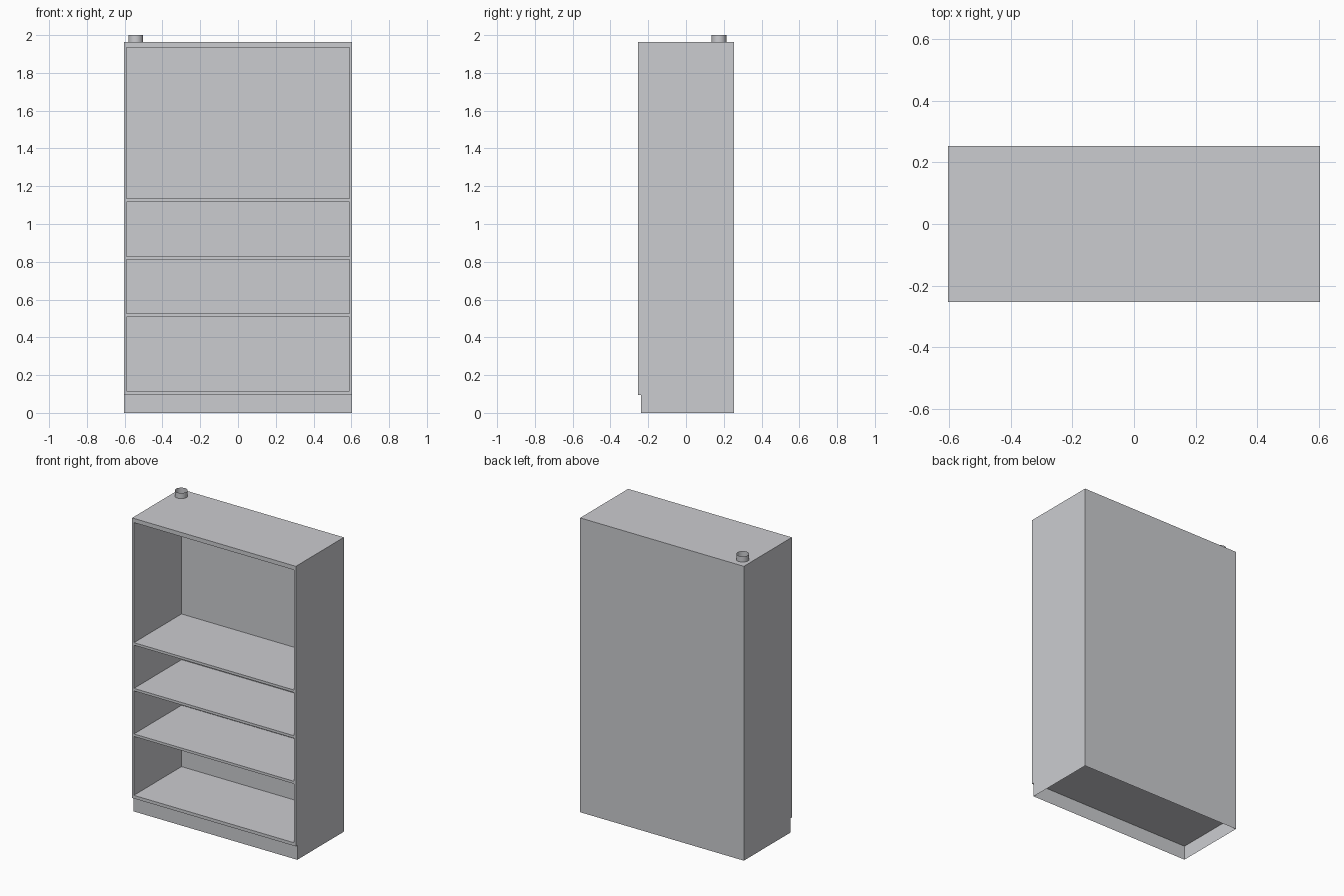
import bpy, bmesh, math

if "Cube" in bpy.data.objects:
    bpy.data.objects.remove(bpy.data.objects["Cube"])

W, D = 0.604, 0.253          # half width, half depth
Z0, Z1 = 0.095, 1.963        # carcass bottom and top
IW, IZ0, IZ1 = 0.591, 0.116, 1.935   # inner opening
IB = 0.249                   # inner face of the back panel

grey = bpy.data.materials.new("cabinet_grey")
grey.diffuse_color = (0.6, 0.605, 0.63, 1)
grey.use_nodes = True
grey.node_tree.nodes["Principled BSDF"].inputs["Base Color"].default_value = grey.diffuse_color


def finish(name, bm, outward=True):
    if outward:
        bmesh.ops.recalc_face_normals(bm, faces=bm.faces)
    me = bpy.data.meshes.new(name)
    bm.to_mesh(me)
    bm.free()
    me.materials.append(grey)
    ob = bpy.data.objects.new(name, me)
    bpy.context.collection.objects.link(ob)
    return ob


def loft(name, rings, capped):
    """Join equal-sized rings of points with quads; optionally cap both ends."""
    bm = bmesh.new()
    vs = [[bm.verts.new(p) for p in r] for r in rings]
    n = len(vs[0])
    for a, b in zip(vs, vs[1:]):
        for i in range(n):
            j = (i + 1) % n
            bm.faces.new((a[i], a[j], b[j], b[i]))
    if capped:
        bm.faces.new(vs[0][::-1])
        bm.faces.new(vs[-1])
    return finish(name, bm, capped)


def upright(w, y, z0, z1):
    return [(-w, y, z0), (w, y, z0), (w, y, z1), (-w, y, z1)]


def flat(w, y0, y1, z):
    return [(-w, y0, z), (w, y0, z), (w, y1, z), (-w, y1, z)]


# open-fronted carcass
loft("carcass", [upright(W, D, Z0, Z1), upright(W, -D, Z0, Z1),
                 upright(IW, -D, IZ0, IZ1), upright(IW, IB, IZ0, IZ1)], True)

# recessed plinth, open underneath
loft("plinth", [flat(W, -0.238, D, 0), flat(W, -0.238, D, Z0)], False)

# three shelves
for k, top in enumerate((0.525, 0.829, 1.134)):
    loft(f"shelf_{k + 1}", [flat(IW, -D + 0.001, IB, top - 0.017),
                            flat(IW, -D + 0.001, IB, top)], True)

# open vent pipe on the roof
N = 32
circle = [(-0.541 + 0.039 * math.cos(2 * math.pi * i / N),
           0.175 + 0.039 * math.sin(2 * math.pi * i / N)) for i in range(N)]
pipe = loft("vent_pipe", [[(x, y, z) for x, y in circle] for z in (Z1, 2.0)], False)
for p in pipe.data.polygons:
    p.use_smooth = True
